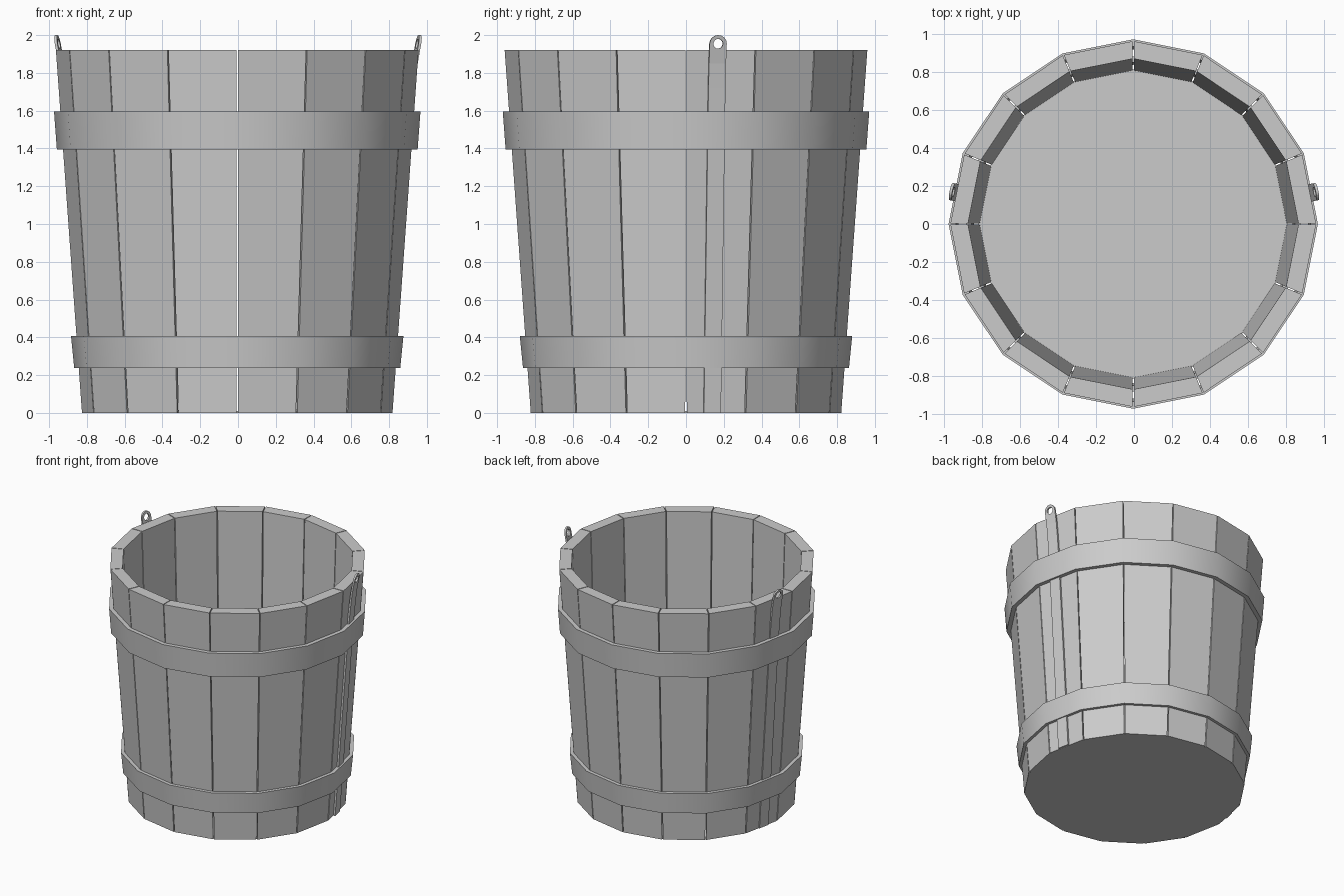
import bpy, bmesh
from math import sin, cos, pi, radians

if "Cube" in bpy.data.objects:
    bpy.data.objects.remove(bpy.data.objects["Cube"])

SIDES = 16
STEP = 2 * pi / SIDES
H = 1.92
OX = -0.004


def make(name, verts, faces, smooth=False):
    me = bpy.data.meshes.new(name)
    me.from_pydata(verts, [], faces)
    bm = bmesh.new()
    bm.from_mesh(me)
    bmesh.ops.recalc_face_normals(bm, faces=bm.faces)
    bm.to_mesh(me)
    bm.free()
    ob = bpy.data.objects.new(name, me)
    bpy.context.collection.objects.link(ob)
    if smooth:
        bpy.ops.object.select_all(action='DESELECT')
        ob.select_set(True)
        bpy.context.view_layer.objects.active = ob
        bpy.ops.object.shade_smooth_by_angle(angle=radians(30))
    return ob


# Staves: flat wedges, thick at the rim and thin at the foot
def stave(i):
    verts = []
    for z, r_in, r_out, gap in ((0, 0.806, 0.822, 0.008), (H, 0.868, 0.96, 0.006)):
        for r, side in ((r_in, 0), (r_in, 1), (r_out, 1), (r_out, 0)):
            a = (i + side) * STEP
            s = gap / 2 * (1 - 2 * side)
            verts.append((r * cos(a) - s * sin(a) + OX, r * sin(a) + s * cos(a), z))
    faces = [(0, 1, 2, 3), (4, 5, 6, 7)] + [
        (k, (k + 1) % 4, (k + 1) % 4 + 4, k + 4) for k in range(4)]
    make(f"stave_{i + 1:02d}", verts, faces)


for i in range(SIDES):
    stave(i)


# Rings and discs swept from a closed (radius, z) profile
def ring(name, profile):
    n = len(profile)
    verts = [(r * cos(i * STEP) + OX, r * sin(i * STEP), z)
             for i in range(SIDES) for r, z in profile]
    faces = [(i * n + k, i * n + (k + 1) % n,
              (i + 1) % SIDES * n + (k + 1) % n, (i + 1) % SIDES * n + k)
             for i in range(SIDES) for k in range(n)]
    make(name, verts, faces, True)


ring("upper_hoop", [(0.955, 1.395), (0.97, 1.595), (0.932, 1.595), (0.917, 1.395)])
ring("lower_hoop", [(0.863, 0.237), (0.88, 0.407), (0.849, 0.407), (0.837, 0.237)])

# Thin floor disc
floor = [(0.812 * cos(i * STEP) + OX, 0.812 * sin(i * STEP), z)
         for z in (0, 0.01) for i in range(SIDES)]
make("floor", floor, [tuple(range(16)), tuple(range(16, 32))] + [
    (i, (i + 1) % 16, (i + 1) % 16 + 16, i + 16) for i in range(16)])

# Handle straps: (height, distance from axis) path, bent outward at the top
PATH = [(0, 0.818), (1.6, 0.931), (1.72, 0.942), (1.85, 0.957), (2.0, 0.984)]


def depth(z):
    for (z0, d0), (z1, d1) in zip(PATH, PATH[1:]):
        if z <= z1 + 1e-6:
            return d0 + (d1 - d0) * (z - z0) / (z1 - z0)
    return PATH[-1][1]


def strap(name, sx):
    w, hole, zc = 0.046, 0.026, 1.954
    outer, inner = [], []
    for k in range(16):
        a = k * STEP
        c, s = cos(a), sin(a)
        f = 1 if k <= 8 else 1 / max(abs(c), abs(s))
        outer.append((w * c * f, zc + w * s * f))
        inner.append((hole * c, zc + hole * s))
    pts = outer + inner
    faces = [(k, (k + 1) % 16, (k + 1) % 16 + 16, k + 16) for k in range(16)]
    row = list(range(10, 15))
    for z in (1.85, 1.72, 1.6, 0):
        n = len(pts)
        pts += [(-w, z), (w, z)]
        faces.append(tuple(row + [n + 1, n]))
        row = [n, n + 1]
    b = STEP / 2
    verts = []
    for off in (0, -0.014):
        for t, z in pts:
            d, u = depth(z) + off, t - 0.02
            verts.append((sx * (d * cos(b) - u * sin(b)), d * sin(b) + u * cos(b), z))
    n = len(pts)
    # Close the strap by walling every open border edge
    count = {}
    for f in faces:
        for p, q in zip(f, f[1:] + f[:1]):
            key = (min(p, q), max(p, q))
            count[key] = count.get(key, 0) + 1
    walls = [(p, q, q + n, p + n) for (p, q), c in count.items() if c == 1]
    make(name, verts, faces + [tuple(v + n for v in f) for f in faces] + walls)


strap("right_handle_strap", 1)
strap("left_handle_strap", -1)
